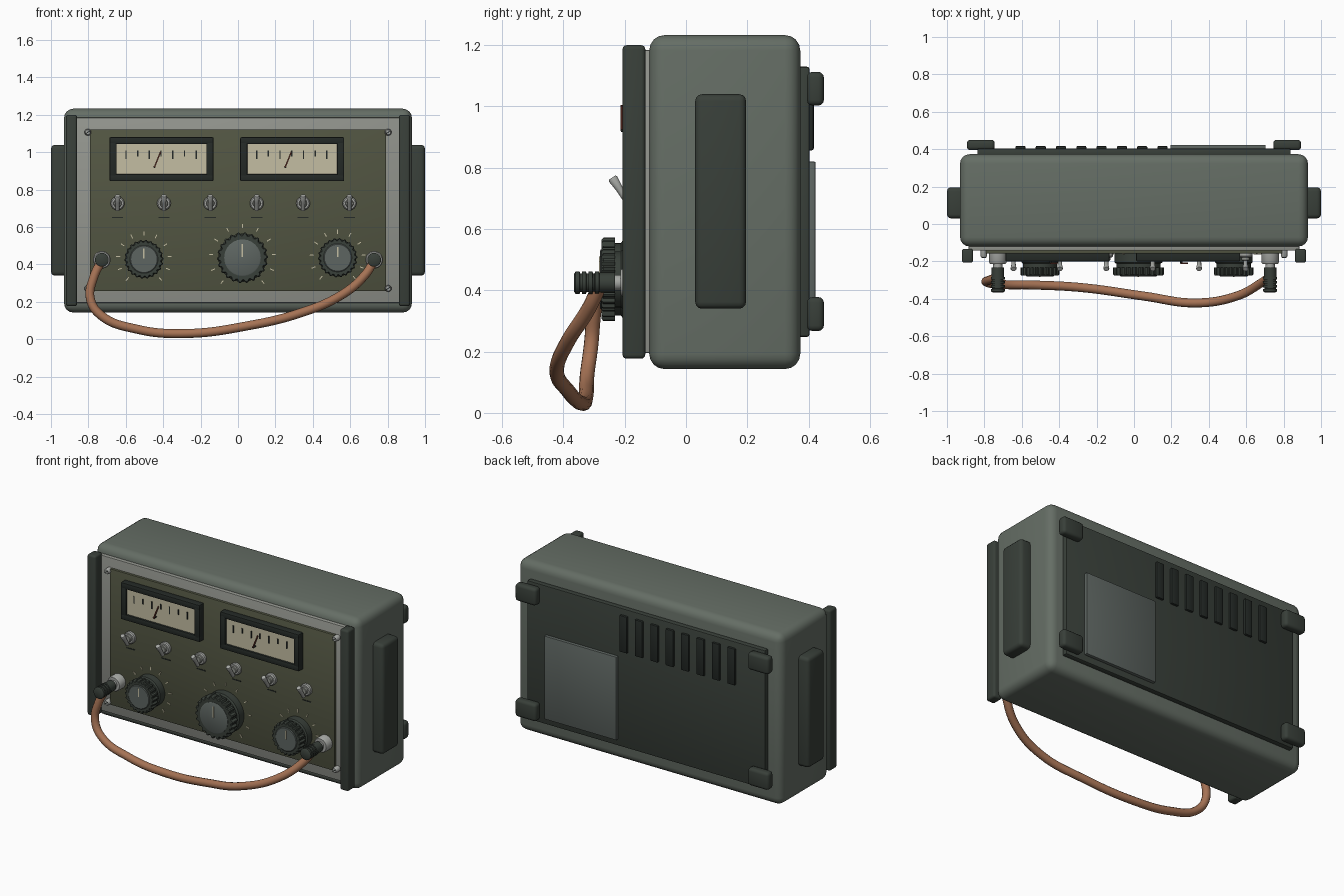
import bpy, bmesh, math
from math import sin, cos, pi, radians
from mathutils import Matrix, Vector

if "Cube" in bpy.data.objects:
    bpy.data.objects.remove(bpy.data.objects["Cube"])


def mat(name, *rgb):
    m = bpy.data.materials.new(name)
    m.diffuse_color = (*rgb, 1)
    m.use_nodes = True
    m.node_tree.nodes["Principled BSDF"].inputs["Base Color"].default_value = m.diffuse_color
    return m


BODY = mat("case_green", .13, .155, .13)
DARK = mat("dark_rubber", .04, .05, .041)
BLACK = mat("black", .018, .023, .02)
OLIVE = mat("olive_panel", .085, .092, .055)
GREY = mat("bezel_grey", .29, .3, .27)
METAL = mat("metal", .38, .39, .37)
CAPM = mat("cap_grey", .11, .13, .12)
CREAM = mat("cream", .55, .51, .36)
RED = mat("needle_red", .13, .03, .02)
COPPER = mat("cable_copper", .38, .17, .09)


def finish(name, bm, m, smooth=True):
    bmesh.ops.recalc_face_normals(bm, faces=bm.faces[:])
    me = bpy.data.meshes.new(name)
    bm.to_mesh(me)
    bm.free()
    me.materials.append(m)
    o = bpy.data.objects.new(name, me)
    bpy.context.collection.objects.link(o)
    if smooth:
        bpy.ops.object.select_all(action='DESELECT')
        o.select_set(True)
        bpy.context.view_layer.objects.active = o
        bpy.ops.object.shade_smooth_by_angle(angle=radians(35))
    return o


def box(name, x, y, z, m, bevel=0, seg=3, spin=0):
    """Box from (min, max) ranges; spin turns it about its own y axis."""
    bm = bmesh.new()
    c = Vector([(a + b) / 2 for a, b in (x, y, z)])
    s = [b - a for a, b in (x, y, z)]
    bmesh.ops.create_cube(bm, size=1, matrix=Matrix.Diagonal((*s, 1)))
    if bevel:
        bmesh.ops.bevel(bm, geom=bm.edges[:], offset=bevel, segments=seg, profile=.5, affect='EDGES')
    bm.transform(Matrix.Translation(c) @ Matrix.Rotation(spin, 4, 'Y'))
    return finish(name, bm, m, bevel > 0)


def turned(name, x, z, profile, m, n=32, teeth=0, tilt=0, y=0):
    """Rings of (radius, depth) about the y axis; teeth makes the outline notched."""
    bm = bmesh.new()
    count = teeth * 4 if teeth else n
    rings = []
    for r, d in profile:
        ring = []
        for i in range(count):
            a = 2 * pi * i / count
            rr = r * (.91 if teeth and i % 4 > 1 else 1)
            ring.append(bm.verts.new((rr * cos(a), d, rr * sin(a))))
        rings.append(ring)
    for p, q in zip(rings, rings[1:]):
        for i in range(count):
            j = (i + 1) % count
            bm.faces.new((p[i], p[j], q[j], q[i]))
    bm.faces.new(rings[0])
    bm.faces.new(rings[-1])
    bm.transform(Matrix.Translation((x, y, z)) @ Matrix.Rotation(tilt, 4, 'X'))
    return finish(name, bm, m)


# Case, front bezel, panel and rear cover
box("case", (-.93, .93), (-.12, .373), (.143, 1.233), BODY, .05, 4)
box("bezel", (-.885, .885), (-.143, -.1), (.195, 1.185), GREY, .006, 2)
box("front_panel", (-.792, .792), (-.158, -.13), (.257, 1.123), OLIVE, .004, 2)
box("rear_cover", (-.838, .838), (.36, .403), (.248, 1.13), DARK, .008, 2)

# Side pads, guard rails, rear feet and corner screws
for s, side in ((-1, "left"), (1, "right")):
    box(side + "_side_pad", sorted((s * .9, s * 1.0)), (.03, .196), (.34, 1.04), DARK, .022)
    box(side + "_guard_rail", sorted((s * .86, s * .92)), (-.207, -.133), (.177, 1.2), DARK, .013)
    for level, lo, hi in (("lower", .267, .378), ("upper", 1.003, 1.113)):
        box(f"{side}_{level}_rear_foot", sorted((s * .745, s * .893)), (.395, .45), (lo, hi), DARK, .018)
    for level, z in (("lower", .272), ("upper", 1.107)):
        turned(f"{side}_{level}_screw", s * .803, z,
               [(.018, -.13), (.018, -.17), (.013, -.179)], METAL, 16)
        box(f"{side}_{level}_screw_slot", (s * .803 - .013, s * .803 + .013), (-.1805, -.172),
            (z - .0025, z + .0025), BLACK, spin=radians(-35))

# Rear vent slats and blank plate
for i in range(8):
    x = -.607 + i * .1085
    box(f"vent_slat_{i}", (x - .027, x + .027), (.395, .417), (.857, 1.09), BLACK, .006, 2)
box("rear_plate", (.195, .703), (.395, .423), (.29, .82), CAPM, .004, 2)

# Meters: raised hollow frame, face, scale ticks and needle
for k, x in enumerate((-.409, .29)):
    n = f"meter_{k}_"
    for tag, dx, dz, w, h in (("top", 0, .099, .556, .037), ("bottom", 0, -.099, .556, .037),
                              ("left", -.259, 0, .038, .2), ("right", .259, 0, .038, .2)):
        box(n + "frame_" + tag, (x + dx - w / 2, x + dx + w / 2), (-.2, -.15),
            (.963 + dz - h / 2, .963 + dz + h / 2), BLACK, .006, 2)
    box(n + "face", (x - .245, x + .245), (-.188, -.15), (.88, 1.046), CREAM)
    for i in range(7):
        tx = x - .19 + i * .0625
        long = .045 if i % 2 == 0 else .032
        box(f"{n}tick_{i}", (tx - .0035, tx + .0035), (-.193, -.185), (1.01 - long, 1.01), BLACK)
    box(n + "needle", (x - .021 - .0035, x - .021 + .0035), (-.213, -.207), (.918, 1.006), RED,
        spin=radians(22))
    turned(n + "needle_pivot", x - .037, .922, [(.006, -.18), (.006, -.212)], BLACK, 12)

# Toggle switches with a mark below each
for i in range(6):
    x = -.644 + i * .248
    turned(f"switch_{i}_nut", x, .727, [(.037, -.15), (.037, -.172), (.031, -.178)], METAL, 24)
    turned(f"switch_{i}_collar", x, .727, [(.022, -.17), (.022, -.192), (.018, -.195)], GREY, 20)
    turned(f"switch_{i}_lever", x, .7, [(.011, .01), (.012, -.04), (.016, -.075), (.013, -.081)],
           METAL, 16, tilt=radians(-57), y=-.197)
    box(f"switch_{i}_mark", (x - .03, x + .03), (-.161, -.155), (.649, .655), BLACK)

# Control knobs with pointer and dial ticks
for name, x, z, r in (("left", -.503, .428, .104), ("main", .024, .436, .136), ("right", .533, .436, .105)):
    turned(name + "_knob_skirt", x, z, [(r * .95, -.15), (r * .95, -.205), (r * .87, -.212), (r * .87, -.24)],
           DARK, 40)
    turned(name + "_knob_grip", x, z, [(r, -.232), (r, -.27), (r * .95, -.276)], DARK, teeth=22)
    turned(name + "_knob_cap", x, z, [(r * .72, -.27), (r * .72, -.278), (r * .68, -.281)], CAPM, 40)
    box(name + "_knob_pointer", (x - .004, x + .004), (-.284, -.275), (z + r * .03, z + r * .55), CREAM)
    R = r + .034
    for i in range(11):
        a = radians(-140 + 28 * i)
        tx, tz = x + R * sin(a), z + R * cos(a)
        box(f"{name}_dial_tick_{i}", (tx - .0025, tx + .0025), (-.162, -.155),
            (tz - .011, tz + .011), CREAM, spin=a)

# Jacks and ribbed plugs
ribs = [(.033, -.232), (.033, -.283)]
for i in range(4):
    d = -.284 - i * .021
    ribs += [(.037, d), (.037, d - .013), (.03, d - .014), (.03, d - .02)]
ribs[-2:] = []
for s, side in ((-1, "left"), (1, "right")):
    x = s * .728
    turned(side + "_jack_flange", x, .425, [(.047, -.14), (.047, -.205), (.042, -.213)], METAL, 32)
    turned(side + "_jack_stem", x, .425, [(.025, -.2), (.025, -.24)], METAL, 24)
    turned(side + "_plug", x, .425, ribs + [(.034, -.362), (.028, -.366)], DARK, 28)

# Hanging cable
path = [(-.73, -.285, .42), (-.772, -.3, .33), (-.79, -.31, .22), (-.735, -.322, .13), (-.54, -.326, .054),
        (-.28, -.34, .031), (.05, -.385, .072), (.33, -.422, .14), (.55, -.385, .235), (.68, -.315, .345),
        (.728, -.28, .42)]
cu = bpy.data.curves.new("cable", 'CURVE')
cu.dimensions = '3D'
cu.bevel_depth = .024
cu.bevel_resolution = 4
cu.resolution_u = 8
cu.use_fill_caps = True
sp = cu.splines.new('BEZIER')
sp.bezier_points.add(len(path) - 1)
for p, co in zip(sp.bezier_points, path):
    p.co = co
    p.handle_left_type = p.handle_right_type = 'AUTO'
cu.materials.append(COPPER)
bpy.context.collection.objects.link(bpy.data.objects.new("cable", cu))
